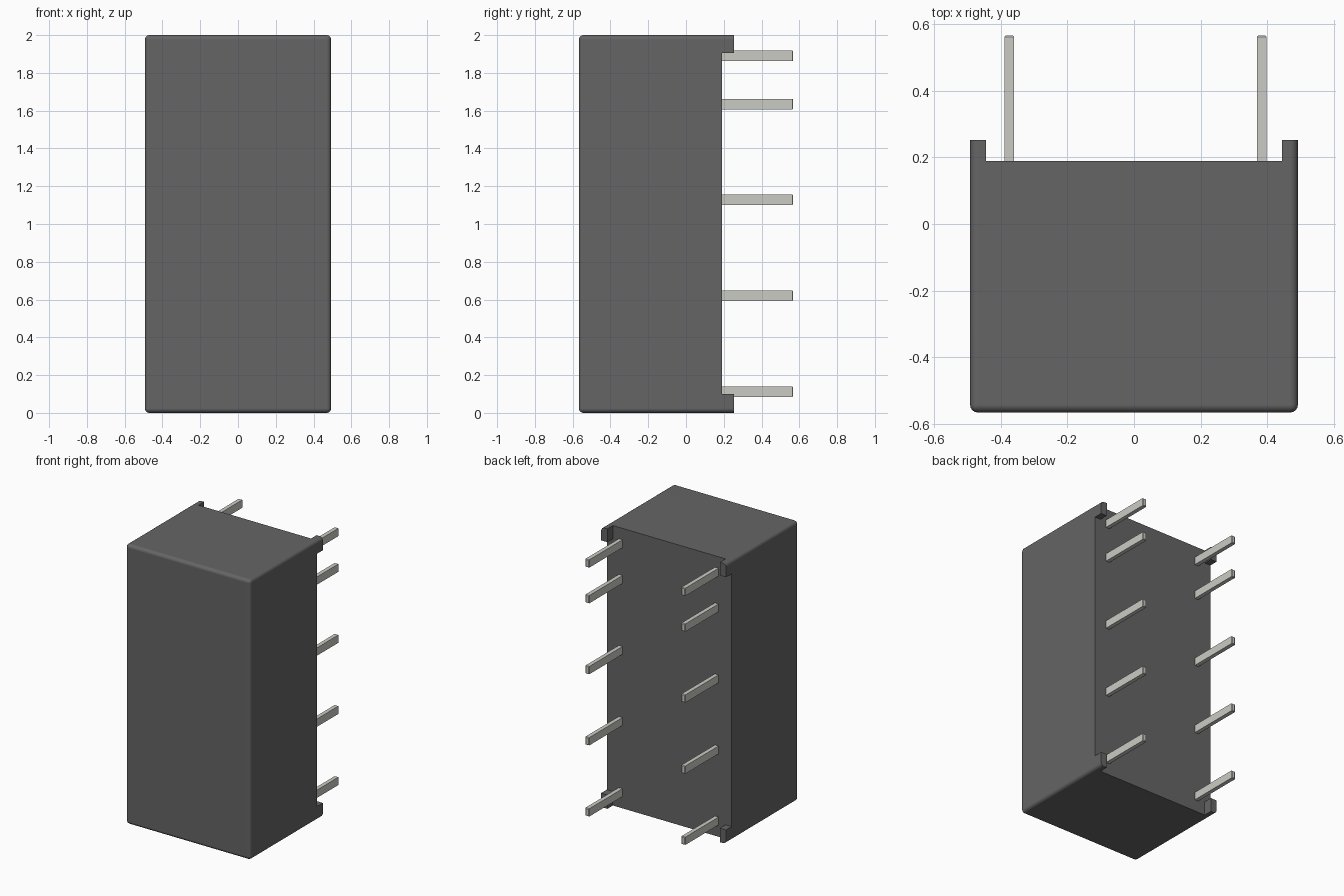
import bpy
import bmesh
from mathutils import Matrix, Vector

if "Cube" in bpy.data.objects:
    bpy.data.objects.remove(bpy.data.objects["Cube"])


def material(name, color):
    m = bpy.data.materials.new(name)
    m.diffuse_color = (*color, 1)
    m.use_nodes = True
    m.node_tree.nodes["Principled BSDF"].inputs["Base Color"].default_value = m.diffuse_color
    return m


def add_object(name, bm, mat=None):
    bmesh.ops.recalc_face_normals(bm, faces=bm.faces)
    mesh = bpy.data.meshes.new(name)
    bm.to_mesh(mesh)
    bm.free()
    ob = bpy.data.objects.new(name, mesh)
    bpy.context.collection.objects.link(ob)
    if mat:
        mesh.materials.append(mat)
    return ob


def box(lo, hi):
    lo, hi = Vector(lo), Vector(hi)
    bm = bmesh.new()
    bmesh.ops.create_cube(bm, size=1, matrix=Matrix.Translation((lo + hi) / 2)
                          @ Matrix.Diagonal((*(hi - lo), 1)))
    return bm


plastic = material("dark_plastic", (0.13, 0.13, 0.13))
metal = material("pin_metal", (0.6, 0.6, 0.56))

W, FRONT, BASE, FOOT, H = 0.493, -0.567, 0.19, 0.253, 2.0

# Housing: block rounded everywhere except around its back rim
bm = box((-W, FRONT, 0), (W, FOOT, H))
edges = [e for e in bm.edges if not all(v.co.y > 0 for v in e.verts)]
bmesh.ops.bevel(bm, geom=edges, offset=0.024, segments=4, profile=0.5, affect='EDGES')
housing = add_object("housing", bm, plastic)

# Cross-shaped cutter leaves a small standoff foot at each back corner
x, z0, z1, e = 0.445, 0.10, 1.905, 0.1
profile = [(-x, -e), (x, -e), (x, z0), (W + e, z0), (W + e, z1), (x, z1),
           (x, H + e), (-x, H + e), (-x, z1), (-W - e, z1), (-W - e, z0), (-x, z0)]
bm = bmesh.new()
face = bm.faces.new([bm.verts.new((px, BASE, pz)) for px, pz in profile])
ext = bmesh.ops.extrude_face_region(bm, geom=[face])
bmesh.ops.translate(bm, vec=(0, 0.2, 0),
                    verts=[g for g in ext["geom"] if isinstance(g, bmesh.types.BMVert)])
cutter = add_object("foot_cutter", bm)
cutter.hide_render = True

cut = housing.modifiers.new("feet", 'BOOLEAN')
cut.operation, cut.solver, cut.object = 'DIFFERENCE', 'EXACT', cutter
bpy.context.view_layer.objects.active = housing
housing.select_set(True)
bpy.ops.object.modifier_apply(modifier=cut.name)
bpy.data.objects.remove(cutter)
bpy.ops.object.shade_smooth_by_angle(angle=0.6)
weighted = housing.modifiers.new("weighted_normals", 'WEIGHTED_NORMAL')
weighted.keep_sharp = True

# Contact pins: two columns of five, with slightly eased tips
for side, cx in (("left", -0.375), ("right", 0.384)):
    for i, cz in enumerate((0.112, 0.62, 1.128, 1.635, 1.89)):
        bm = box((cx - 0.0145, BASE - 0.01, cz - 0.028), (cx + 0.0145, 0.567, cz + 0.028))
        tip = [ed for ed in bm.edges if all(v.co.y > 0.5 for v in ed.verts)]
        bmesh.ops.bevel(bm, geom=tip, offset=0.004, segments=1, affect='EDGES')
        add_object(f"pin_{side}_{i + 1}", bm, metal)
